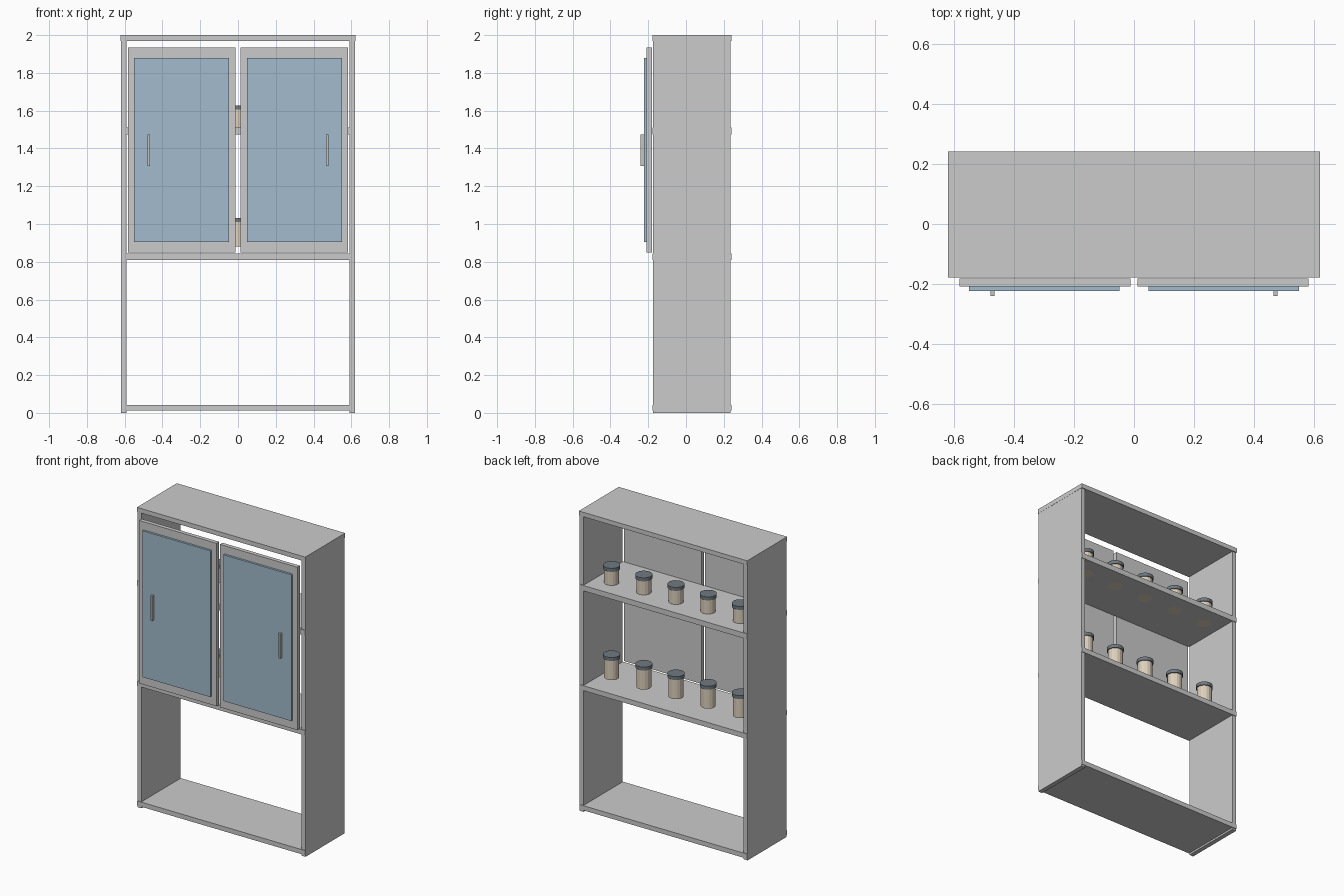
import bpy, bmesh
from mathutils import Matrix, Vector

if "Cube" in bpy.data.objects:
    bpy.data.objects.remove(bpy.data.objects["Cube"])


def material(name, rgb):
    m = bpy.data.materials.new(name)
    m.diffuse_color = (*rgb, 1)
    m.use_nodes = True
    m.node_tree.nodes["Principled BSDF"].inputs["Base Color"].default_value = m.diffuse_color
    return m


blue = material("blue_panel", (0.36, 0.50, 0.61))
cream = material("jar_cream", (0.72, 0.63, 0.50))
dark = material("lid_dark", (0.16, 0.19, 0.22))
pale = material("handle_metal", (0.55, 0.55, 0.52))


def finish(name, bm, mat):
    mesh = bpy.data.meshes.new(name)
    bm.to_mesh(mesh)
    bm.free()
    ob = bpy.data.objects.new(name, mesh)
    bpy.context.collection.objects.link(ob)
    if mat:
        mesh.materials.append(mat)
    return ob


def box(name, x, y, z, mat=None):
    lo, hi = Vector((x[0], y[0], z[0])), Vector((x[1], y[1], z[1]))
    bm = bmesh.new()
    bmesh.ops.create_cube(bm, size=1, matrix=Matrix.Translation((lo + hi) / 2)
                          @ Matrix.Diagonal((*(hi - lo), 1)))
    return finish(name, bm, mat)


def cylinder(name, x, y, z, r, mat, sides=16):
    bm = bmesh.new()
    bmesh.ops.create_cone(bm, cap_ends=True, segments=sides, radius1=r, radius2=r,
                          depth=z[1] - z[0],
                          matrix=Matrix.Translation((x, y, (z[0] + z[1]) / 2)))
    return finish(name, bm, mat)


# Doors, panels, handles and cabinet sides, mirrored left and right
for side, s in (("left", -1), ("right", 1)):
    def span(a, b):
        return sorted((s * a, s * b))
    box(side + "_side", span(0.59, 0.62), (-0.174, 0.236), (0, 1.998))
    box(side + "_door", span(0.012, 0.583), (-0.208, -0.181), (0.848, 1.934))
    box(side + "_door_panel", span(0.048, 0.55), (-0.223, -0.209), (0.905, 1.88), blue)
    box(side + "_handle", span(0.465, 0.479), (-0.24, -0.223), (1.308, 1.473), pale)

# Horizontal boards, slightly proud of the sides
for name, z0, z1 in (("bottom_board", 0.012, 0.043), ("middle_shelf", 0.81, 0.843),
                     ("upper_shelf", 1.475, 1.511)):
    box(name, (-0.619, 0.619), (-0.178, 0.24), (z0, z1))
box("top_board", (-0.621, 0.621), (-0.178, 0.242), (1.97, 2.0))

# Lidded jars in two rows
for row, z in (("lower", 0.88), ("upper", 1.475)):
    for i in range(5):
        x = (i - 2) * 0.2375
        cylinder(f"{row}_jar_{i + 1}", x, 0.105, (z, z + 0.13), 0.046, cream)
        cylinder(f"{row}_jar_lid_{i + 1}", x, 0.105, (z + 0.13, z + 0.153), 0.052, dark)
